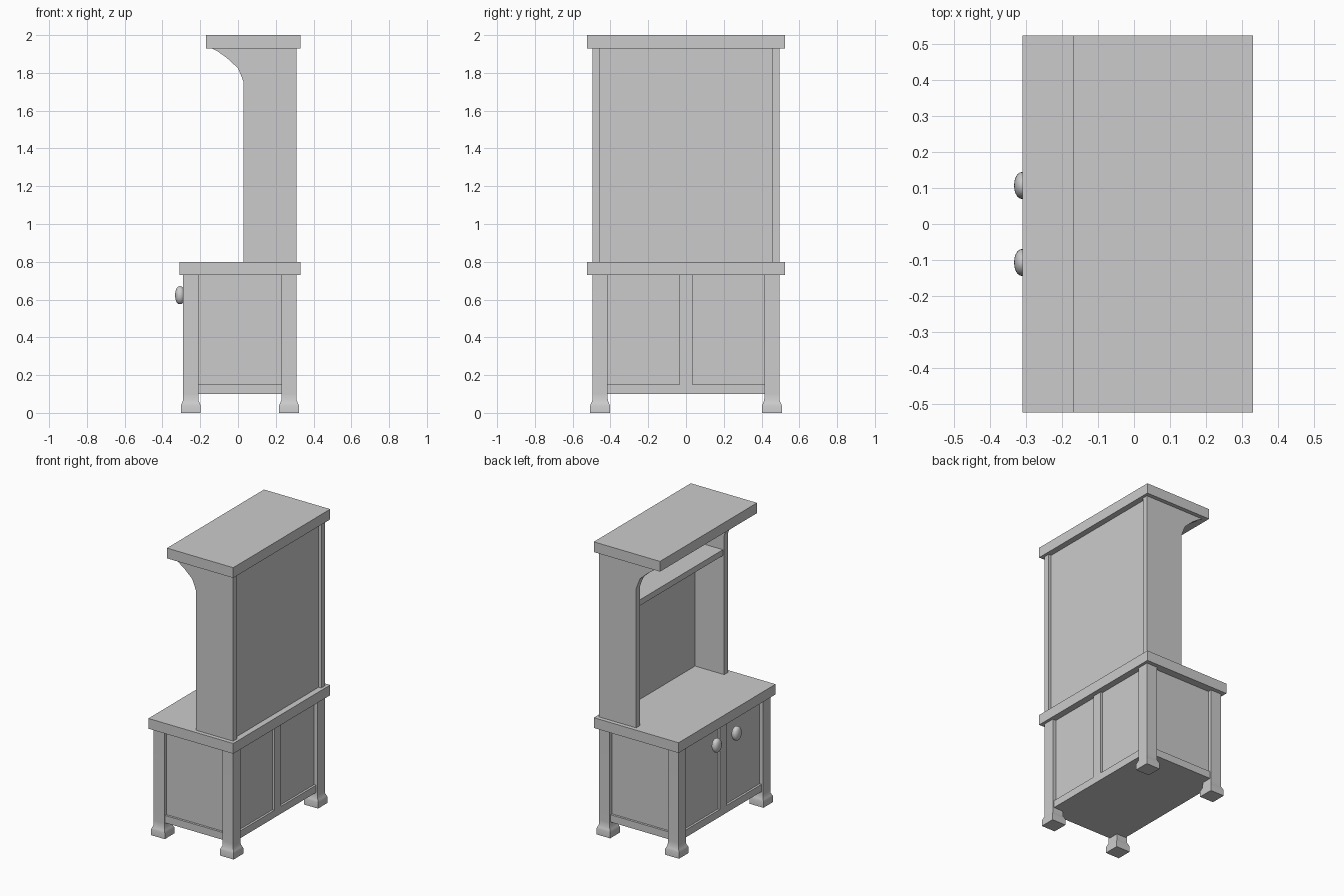
import bpy
import bmesh
import math
from mathutils import Matrix, Vector

cube = bpy.data.objects.get("Cube")
if cube:
    bpy.data.objects.remove(cube)

grey = bpy.data.materials.new("plain_grey")
grey.use_nodes = True
COLOUR = (0.6, 0.6, 0.6, 1)
grey.diffuse_color = COLOUR
grey.node_tree.nodes["Principled BSDF"].inputs["Base Color"].default_value = COLOUR


def finish(name, bm, smooth=False):
    bmesh.ops.recalc_face_normals(bm, faces=bm.faces)
    mesh = bpy.data.meshes.new(name)
    bm.to_mesh(mesh)
    bm.free()
    mesh.materials.append(grey)
    obj = bpy.data.objects.new(name, mesh)
    bpy.context.collection.objects.link(obj)
    if smooth:
        bpy.ops.object.select_all(action="DESELECT")
        bpy.context.view_layer.objects.active = obj
        obj.select_set(True)
        bpy.ops.object.shade_smooth_by_angle(angle=math.radians(40))
    return obj


def box(name, x0, x1, y0, y1, z0, z1):
    bm = bmesh.new()
    size = Vector((x1 - x0, y1 - y0, z1 - z0))
    centre = Vector((x0 + x1, y0 + y1, z0 + z1)) / 2
    bmesh.ops.create_cube(bm, size=1, matrix=Matrix.Translation(centre) @ Matrix.Diagonal(size).to_4x4())
    return finish(name, bm)


def leg(name, x, y):
    # square post lofted through a flared foot
    bm = bmesh.new()
    rings = []
    for z, h in ((0, .052), (.04, .052), (.052, .047), (.065, .041), (.1, .04), (.74, .04)):
        rings.append([bm.verts.new((x + h * a, y + h * b, z))
                      for a, b in ((-1, -1), (1, -1), (1, 1), (-1, 1))])
    for low, high in zip(rings, rings[1:]):
        for i in range(4):
            j = (i + 1) % 4
            bm.faces.new((low[i], low[j], high[j], high[i]))
    bm.faces.new(rings[0])
    bm.faces.new(rings[-1])
    finish(name, bm, True)


def side_panel(name, y0, y1):
    # upright with a curved bracket under the cornice
    profile = [(.31, .8), (.31, 1.93), (-.14, 1.93), (-.11, 1.915), (-.06, 1.88),
               (0, 1.825), (.015, 1.79), (.03, 1.75), (.03, .8)]
    bm = bmesh.new()
    face = bm.faces.new([bm.verts.new((x, y0, z)) for x, z in profile])
    ext = bmesh.ops.extrude_face_region(bm, geom=[face])
    bmesh.ops.translate(bm, vec=(0, y1 - y0, 0),
                        verts=[v for v in ext["geom"] if isinstance(v, bmesh.types.BMVert)])
    finish(name, bm)


def knob(name, y):
    # flattened round pull, taller than wide
    bm = bmesh.new()
    bmesh.ops.create_uvsphere(bm, u_segments=20, v_segments=12, radius=1)
    for v in bm.verts:
        v.co.x = math.copysign(abs(v.co.x) ** .8, v.co.x)
    bmesh.ops.transform(bm, verts=bm.verts,
                        matrix=Matrix.Translation((-.307, y, .623)) @ Matrix.Diagonal((.026, .038, .048, 1)))
    finish(name, bm, True)


# Worktop and cornice
box("worktop", -.31, .33, -.523, .523, .73, .8)
box("cornice", -.17, .33, -.523, .523, 1.93, 2)

# Cabinet body with recessed panels
box("cabinet_body", -.265, .285, -.47, .47, .1, .735)
for side, s in (("right", -1), ("left", 1)):
    y0, y1 = sorted((s * .46, s * .485))
    box(side + "_bottom_rail", -.22, .24, y0, y1, .1, .15)
    side_panel(side + "_upright", *sorted((s * .455, s * .495)))
    leg(side + "_front_leg", -.25, s * .455)
    leg(side + "_back_leg", .27, s * .455)
    knob(side + "_knob", s * .107)
for end, x0, x1 in (("front", -.28, -.25), ("back", .27, .3)):
    box(end + "_bottom_rail", x0, x1, -.43, .43, .1, .15)
    box(end + "_centre_stile", x0, x1, -.035, .035, .14, .735)

# Hutch back and shelf
box("hutch_back", .25, .29, -.46, .46, .8, 1.93)
box("hutch_shelf", .04, .26, -.46, .46, 1.61, 1.65)
